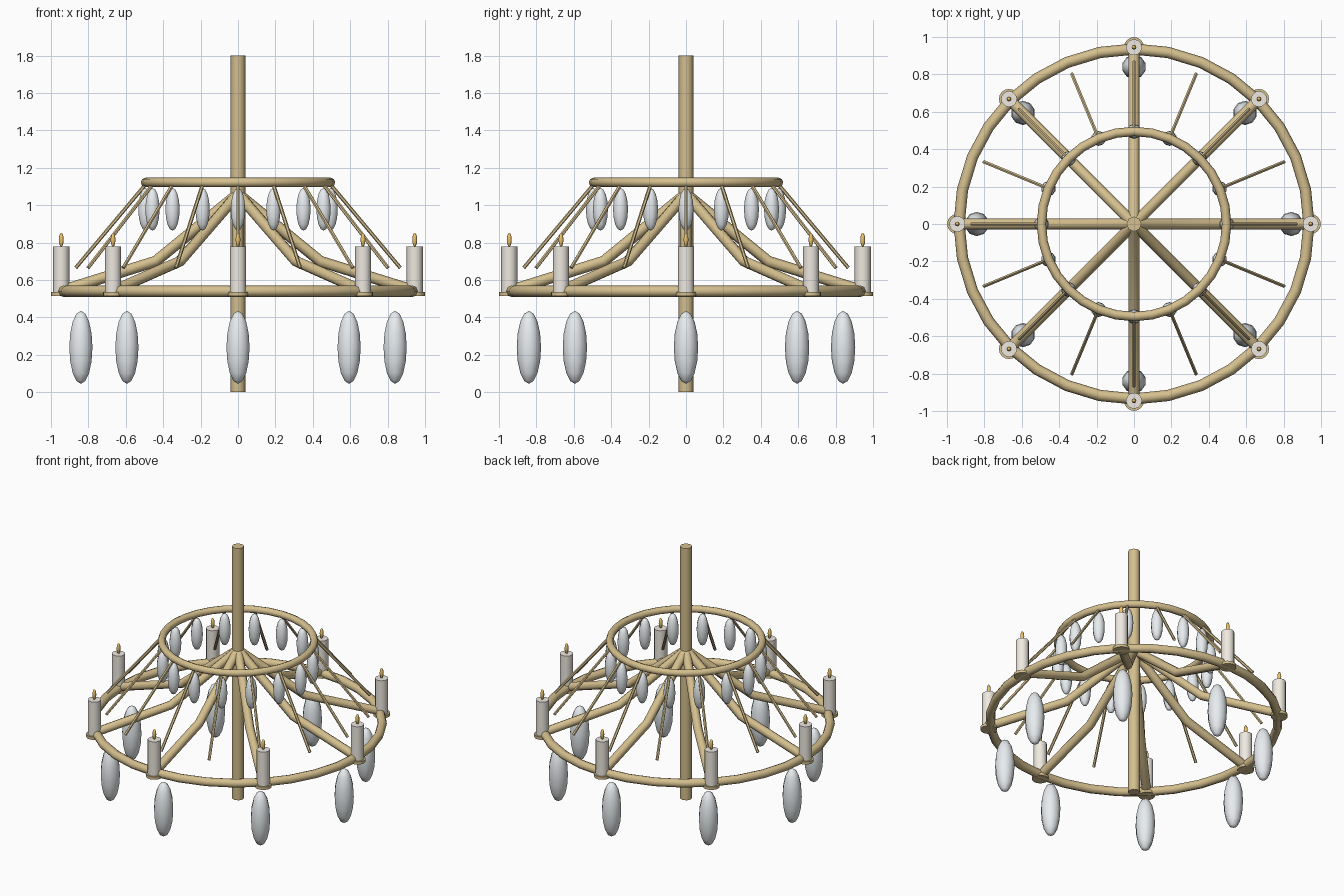
import bpy, math
from mathutils import Vector

if "Cube" in bpy.data.objects:
    bpy.data.objects.remove(bpy.data.objects["Cube"])


def material(name, rgb):
    m = bpy.data.materials.new(name)
    m.diffuse_color = (*rgb, 1)
    m.use_nodes = True
    m.node_tree.nodes["Principled BSDF"].inputs["Base Color"].default_value = m.diffuse_color
    return m


BRASS = material("brass", (0.66, 0.52, 0.27))
WAX = material("wax", (0.86, 0.82, 0.75))
GLASS = material("glass", (0.80, 0.84, 0.86))
FLAME = material("flame", (0.85, 0.55, 0.15))


def finish(name, mat, angle=50):
    ob = bpy.context.object
    ob.name = name
    ob.data.materials.append(mat)
    bpy.ops.object.shade_smooth_by_angle(angle=math.radians(angle))
    return ob


def rod(name, a, b, r, mat, sides=8):
    a, b = Vector(a), Vector(b)
    bpy.ops.mesh.primitive_cylinder_add(vertices=sides, radius=r, depth=(b - a).length, location=(a + b) / 2)
    bpy.context.object.rotation_euler = (b - a).to_track_quat('Z', 'Y').to_euler()
    return finish(name, mat)


def ring(name, major, minor, z):
    bpy.ops.mesh.primitive_torus_add(major_radius=major, minor_radius=minor, major_segments=32,
                                     minor_segments=8, location=(0, 0, z))
    finish(name, BRASS)


def drop(name, loc, r, half, mat, seg=10, rings=8):
    bpy.ops.mesh.primitive_uv_sphere_add(segments=seg, ring_count=rings, radius=1, location=loc)
    bpy.context.object.scale = (r, r, half)
    bpy.ops.object.transform_apply(location=False, rotation=False, scale=True)
    finish(name, mat)


def tube(name, pts, r):
    c = bpy.data.curves.new(name, 'CURVE')
    c.dimensions = '3D'
    c.bevel_depth = r
    c.bevel_resolution = 2
    c.use_fill_caps = True
    s = c.splines.new('POLY')
    s.points.add(len(pts) - 1)
    for p, co in zip(s.points, pts):
        p.co = (*co, 1)
    ob = bpy.data.objects.new(name, c)
    bpy.context.collection.objects.link(ob)
    bpy.ops.object.select_all(action='DESELECT')
    ob.select_set(True)
    bpy.context.view_layer.objects.active = ob
    bpy.ops.object.convert(target='MESH')
    finish(name, BRASS)


def polar(r, a, z):
    return (r * math.cos(a), r * math.sin(a), z)


# Central stem and the two hoops
rod("stem", (0, 0, 0), (0, 0, 1.8), 0.04, BRASS)
ring("lower_hoop", 0.935, 0.03, 0.54)
ring("upper_hoop", 0.495, 0.025, 1.122)

# Eight bent arms, each with a candle and a large glass drop
for i in range(8):
    a = i * math.tau / 8
    tube(f"arm_{i}", [polar(r, a, z) for r, z in ((0, 1.06), (0.44, 0.70), (0.935, 0.545))], 0.03)
    rod(f"drip_pan_{i}", polar(0.945, a, 0.515), polar(0.945, a, 0.535), 0.054, BRASS, 16)
    rod(f"candle_{i}", polar(0.945, a, 0.53), polar(0.945, a, 0.78), 0.043, WAX, 12)
    drop(f"flame_{i}", polar(0.945, a, 0.815), 0.013, 0.037, FLAME, 8, 6)
    drop(f"large_drop_{i}", polar(0.84, a, 0.24), 0.065, 0.195, GLASS)

# Sixteen thin stays and small glass drops hanging from the upper hoop
for i in range(16):
    a = i * math.tau / 16
    rod(f"stay_{i}", polar(0.495, a, 1.11), polar(0.868, a, 0.665), 0.01, BRASS, 6)
    drop(f"small_drop_{i}", polar(0.495, a, 0.978), 0.04, 0.114, GLASS)
